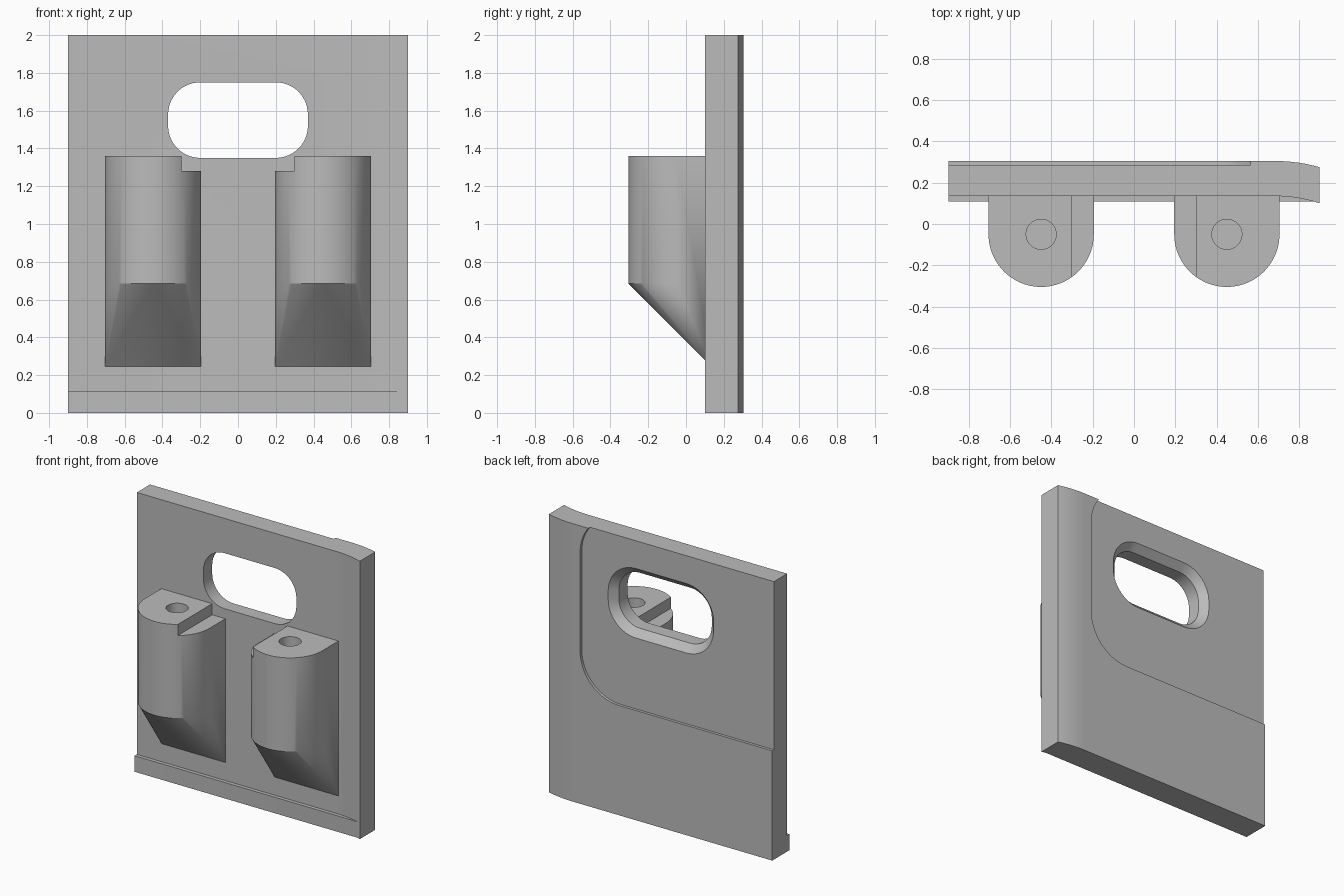
import bpy
import bmesh
from math import cos, sin, pi, radians
from mathutils import Vector

cube = bpy.data.objects.get("Cube")
if cube:
    bpy.data.objects.remove(cube, do_unlink=True)

grey = bpy.data.materials.new("plain_grey")
grey.use_nodes = True
COLOUR = (0.5, 0.5, 0.5, 1)
grey.diffuse_color = COLOUR
grey.node_tree.nodes["Principled BSDF"].inputs["Base Color"].default_value = COLOUR


def make_object(name, bm):
    bmesh.ops.recalc_face_normals(bm, faces=bm.faces[:])
    mesh = bpy.data.meshes.new(name)
    bm.to_mesh(mesh)
    bm.free()
    mesh.materials.append(grey)
    obj = bpy.data.objects.new(name, mesh)
    bpy.context.collection.objects.link(obj)
    return obj


def loft(name, rings):
    """Solid through equal-length rings of points, capped at both ends."""
    bm = bmesh.new()
    loops = [[bm.verts.new(p) for p in ring] for ring in rings]
    n = len(loops[0])
    for a, b in zip(loops, loops[1:]):
        for i in range(n):
            j = (i + 1) % n
            bm.faces.new((a[i], a[j], b[j], b[i]))
    bm.faces.new(loops[0])
    bm.faces.new(loops[-1])
    return make_object(name, bm)


def box(name, lo, hi):
    corners = [(lo[0], lo[1]), (hi[0], lo[1]), (hi[0], hi[1]), (lo[0], hi[1])]
    return loft(name, [[(x, y, z) for x, y in corners] for z in (lo[2], hi[2])])


def rounded_rect(x0, x1, z0, z1, r, y, steps=14):
    """Rounded rectangle in the xz plane at depth y."""
    pts = []
    centres = [(x1 - r, z1 - r), (x0 + r, z1 - r), (x0 + r, z0 + r), (x1 - r, z0 + r)]
    for k, (cx, cz) in enumerate(centres):
        for i in range(steps + 1):
            a = (k + i / steps) * pi / 2
            pts.append((cx + r * cos(a), y, cz + r * sin(a)))
    return pts


def combine(target, other, operation):
    mod = target.modifiers.new(operation.lower(), 'BOOLEAN')
    mod.operation = operation
    mod.solver = 'EXACT'
    mod.object = other
    bpy.context.view_layer.objects.active = target
    bpy.ops.object.modifier_apply(modifier=mod.name)
    bpy.data.objects.remove(other, do_unlink=True)


# Plate with one side sweeping gently forward
FRONT, BACK, BEND, SIDE = 0.135, 0.305, 0.69, 0.9
sweep = [i / 12 for i in range(13)]
bend_x = [BEND + (SIDE - BEND) * t for t in sweep]
front_edge = [(x, FRONT - 0.035 * t * t) for x, t in zip(bend_x, sweep)]
back_edge = [(x, BACK - 0.03 * t * t) for x, t in zip(bend_x, sweep)]
outline = [(-SIDE, BACK), (-SIDE, FRONT)] + front_edge + back_edge[::-1]
plate = loft("plate", [[(x, y, z) for x, y in outline] for z in (0, 2)])

# Lip along the bottom of the front
combine(plate, box("lip", (-SIDE, 0.109, 0), (SIDE, 0.2, 0.115)), 'UNION')

# Shallow rounded recess in the back
recess = loft("recess_cutter", [rounded_rect(-1.5, 0.63, 0.79, 2.12, 0.31, y)
                                for y in (0.285, 0.5)])
combine(plate, recess, 'DIFFERENCE')

# Handle slot, flared toward the back
slot_rings = []
for y, grow in ((0, 0), (0.235, 0), (0.335, 0.1)):
    slot_rings.append(rounded_rect(-0.37 - grow, 0.37 + grow, 1.35 - grow,
                                   1.75 + grow, 0.17 + grow, y))
combine(plate, loft("slot_cutter", slot_rings), 'DIFFERENCE')


def boss(name, side):
    """Round-fronted block, tapering back to the plate, with a screw hole."""
    cx, cy, r, wall = side * 0.45, -0.05, 0.255, 0.14
    profile = [(cx - r, wall), (cx + r, wall)]
    profile += [(cx + r * cos(a), cy - r * sin(a))
                for a in (pi * i / 40 for i in range(41))]
    points = [(x, y, z) for x, y in profile for z in (0.685, 1.36)]
    points += [(cx - r, wall, 0.24), (cx + r, wall, 0.24)]
    bm = bmesh.new()
    for p in points:
        bm.verts.new(p)
    bmesh.ops.convex_hull(bm, input=bm.verts[:])
    bmesh.ops.dissolve_limit(bm, angle_limit=radians(0.5),
                             verts=bm.verts[:], edges=bm.edges[:])
    obj = make_object(name, bm)

    # Lowered step on the inner side
    inner, outer = sorted((side * 0.1, side * 0.3))
    combine(obj, box("step_cutter", (inner, -0.5, 1.28), (outer, 0.5, 1.5)),
            'DIFFERENCE')

    # Blind screw hole
    ring = [(cx + 0.073 * cos(a), cy + 0.073 * sin(a))
            for a in (2 * pi * i / 32 for i in range(32))]
    hole = loft("hole_cutter", [[(x, y, z) for x, y in ring] for z in (0.8, 1.5)])
    combine(obj, hole, 'DIFFERENCE')
    return obj


parts = [plate, boss("left_boss", 1), boss("right_boss", -1)]

# Smooth the curves, keep the edges crisp
bpy.ops.object.select_all(action='DESELECT')
for part in parts:
    part.select_set(True)
bpy.context.view_layer.objects.active = plate
bpy.ops.object.shade_smooth_by_angle(angle=radians(25))
